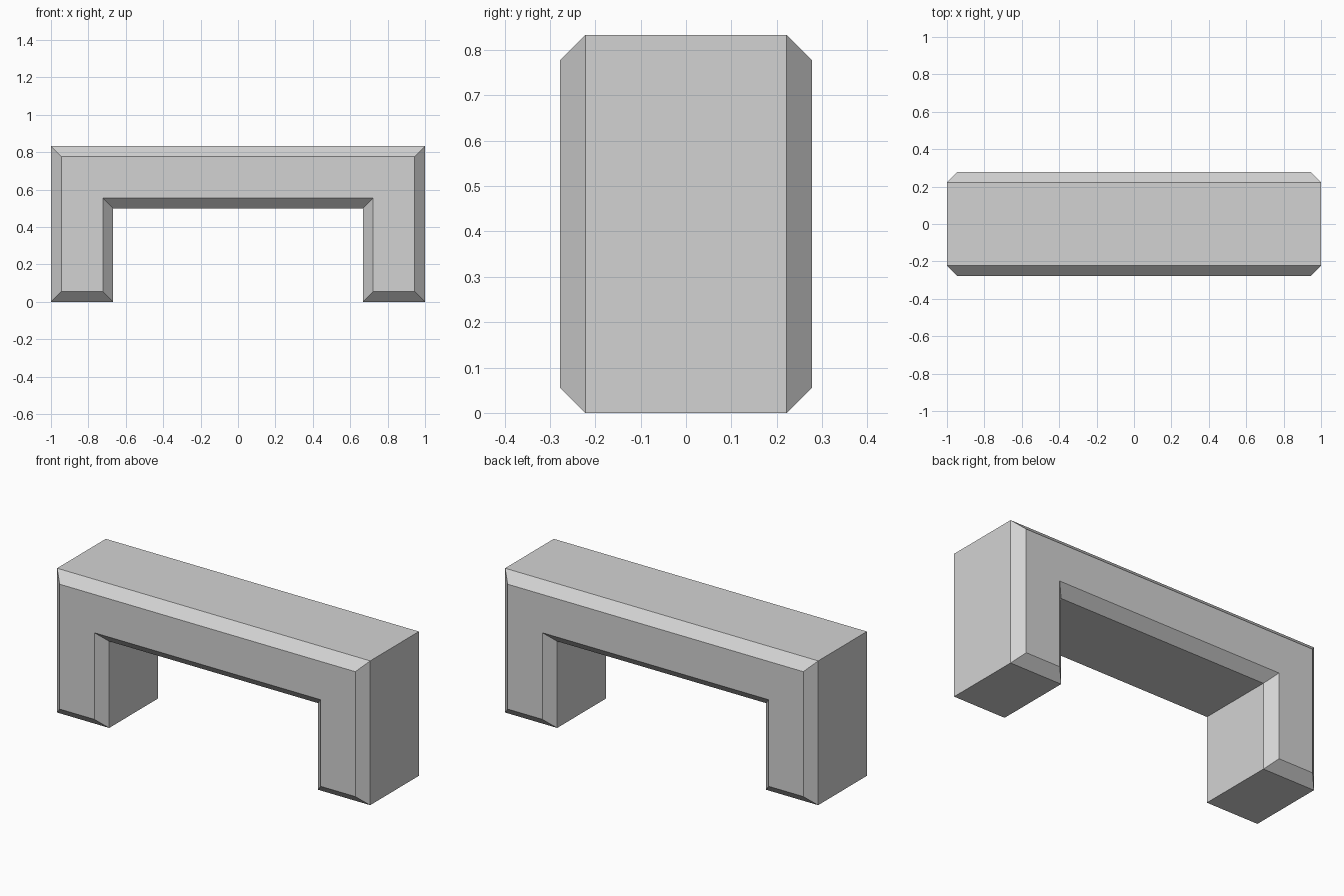
import bpy
import bmesh

cube = bpy.data.objects.get("Cube")
if cube:
    bpy.data.objects.remove(cube, do_unlink=True)

HALF_DEPTH = 0.278
BEVEL = 0.056

# Single plain grey
grey = bpy.data.materials.new("light_grey")
grey.use_nodes = True
colour = (0.65, 0.65, 0.65, 1)
grey.diffuse_color = colour
grey.node_tree.nodes["Principled BSDF"].inputs["Base Color"].default_value = colour


def arch_profile(inset):
    """Half of the arch outline, shrunk by inset, then mirrored across x."""
    outer, inner = 1 - inset, 0.667 + inset
    top, soffit = 0.833 - inset, 0.5 + inset
    right = [(inner, soffit), (inner, inset), (outer, inset), (outer, top)]
    return right + [(-x, z) for x, z in reversed(right)]


# Arch: four matching outlines from front to back, joined into a chamfered solid
bm = bmesh.new()
sections = [(-HALF_DEPTH, BEVEL), (BEVEL - HALF_DEPTH, 0),
            (HALF_DEPTH - BEVEL, 0), (HALF_DEPTH, BEVEL)]
rings = [[bm.verts.new((x, y, z)) for x, z in arch_profile(inset)]
         for y, inset in sections]
for a, b in zip(rings, rings[1:]):
    for i in range(len(a)):
        j = (i + 1) % len(a)
        bm.faces.new((a[i], a[j], b[j], b[i]))
bm.faces.new(rings[0])
bm.faces.new(rings[-1])
bmesh.ops.recalc_face_normals(bm, faces=bm.faces)

mesh = bpy.data.meshes.new("chamfered_arch")
bm.to_mesh(mesh)
bm.free()
mesh.materials.append(grey)
arch = bpy.data.objects.new("chamfered_arch", mesh)
bpy.context.collection.objects.link(arch)
